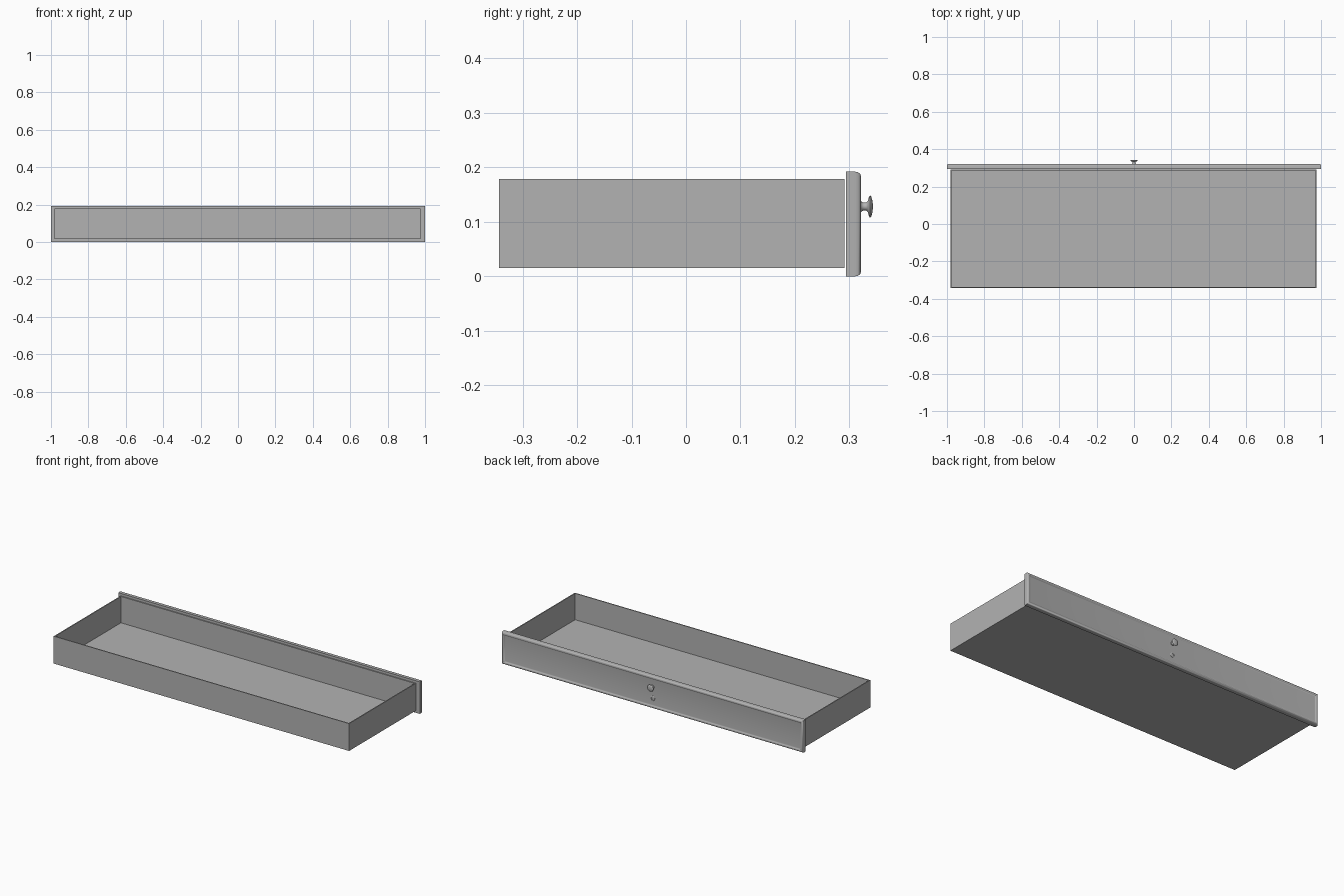
import bpy, bmesh, math
from mathutils import Vector

if "Cube" in bpy.data.objects:
    bpy.data.objects.remove(bpy.data.objects["Cube"])

# Dark grey finish shared by every part
grey = bpy.data.materials.new("dark_grey")
grey.diffuse_color = (0.45, 0.45, 0.45, 1)
grey.use_nodes = True
grey.node_tree.nodes["Principled BSDF"].inputs["Base Color"].default_value = grey.diffuse_color


def make_object(name, bm, smooth=None):
    bmesh.ops.recalc_face_normals(bm, faces=bm.faces)
    mesh = bpy.data.meshes.new(name)
    bm.to_mesh(mesh)
    bm.free()
    mesh.materials.append(grey)
    ob = bpy.data.objects.new(name, mesh)
    bpy.context.collection.objects.link(ob)
    if smooth:
        bpy.context.view_layer.objects.active = ob
        ob.select_set(True)
        bpy.ops.object.shade_smooth_by_angle(angle=math.radians(smooth))
        ob.select_set(False)
    return ob


def box(name, x0, x1, y0, y1, z0, z1):
    bm = bmesh.new()
    bmesh.ops.create_cube(bm, size=1)
    for v in bm.verts:
        v.co = Vector(((x0 + x1) / 2 + v.co.x * (x1 - x0),
                       (y0 + y1) / 2 + v.co.y * (y1 - y0),
                       (z0 + z1) / 2 + v.co.z * (z1 - z0)))
    return make_object(name, bm)


def bridge_rings(bm, rings):
    n = len(rings[0])
    for a, b in zip(rings, rings[1:]):
        for i in range(n):
            j = (i + 1) % n
            bm.faces.new((a[i], a[j], b[j], b[i]))
    bm.faces.new(rings[0])
    bm.faces.new(rings[-1])


# Open tray: floor and four thin walls
XL, XR, Y0, Y1, Z0, Z1, T = -0.982, 0.977, -0.343, 0.291, 0.015, 0.179, 0.006
box("tray_floor", XL + T, XR - T, Y0 + T, Y1 - T, Z0, Z0 + T)
box("left_wall", XL, XL + T, Y0, Y1, Z0, Z1)
box("right_wall", XR - T, XR, Y0, Y1, Z0, Z1)
box("rear_wall", XL + T, XR - T, Y0, Y0 + T, Z0, Z1)
box("inner_front_wall", XL + T, XR - T, Y1 - T, Y1, Z0, Z1)

# Drawer face: rounded rim around a slightly sunken panel (inset, y)
profile = [(0, 0.294), (0, 0.311), (0.001, 0.316), (0.004, 0.320), (0.008, 0.3215),
           (0.012, 0.3210), (0.015, 0.319), (0.018, 0.3165), (0.021, 0.316)]
bm = bmesh.new()
rings = []
for inset, y in profile:
    x, lo, hi = 1 - inset, inset, 0.192 - inset
    rings.append([bm.verts.new((px, y, pz))
                  for px, pz in ((-x, lo), (x, lo), (x, hi), (-x, hi))])
bridge_rings(bm, rings)
make_object("drawer_face", bm, 42)


# Turned parts: (radius, y) profile about the y axis
def lathe(name, prof, z, n=24):
    bm = bmesh.new()
    rings = [[bm.verts.new((r * math.cos(2 * math.pi * i / n), y,
                            z + r * math.sin(2 * math.pi * i / n)))
              for i in range(n)] for r, y in prof]
    bridge_rings(bm, rings)
    return make_object(name, bm, 40)


lathe("knob", [(0.011, 0.315), (0.011, 0.321), (0.009, 0.3225), (0.0075, 0.325),
               (0.0075, 0.331), (0.010, 0.334), (0.018, 0.336), (0.0205, 0.338),
               (0.019, 0.340), (0.012, 0.342), (0.005, 0.343)], 0.128)

# Keyhole plate: outer ring and sunken centre
lathe("keyhole_plate", [(0.015, 0.315), (0.015, 0.317), (0.013, 0.3185),
                        (0.008, 0.3185), (0.007, 0.3165)], 0.06)
